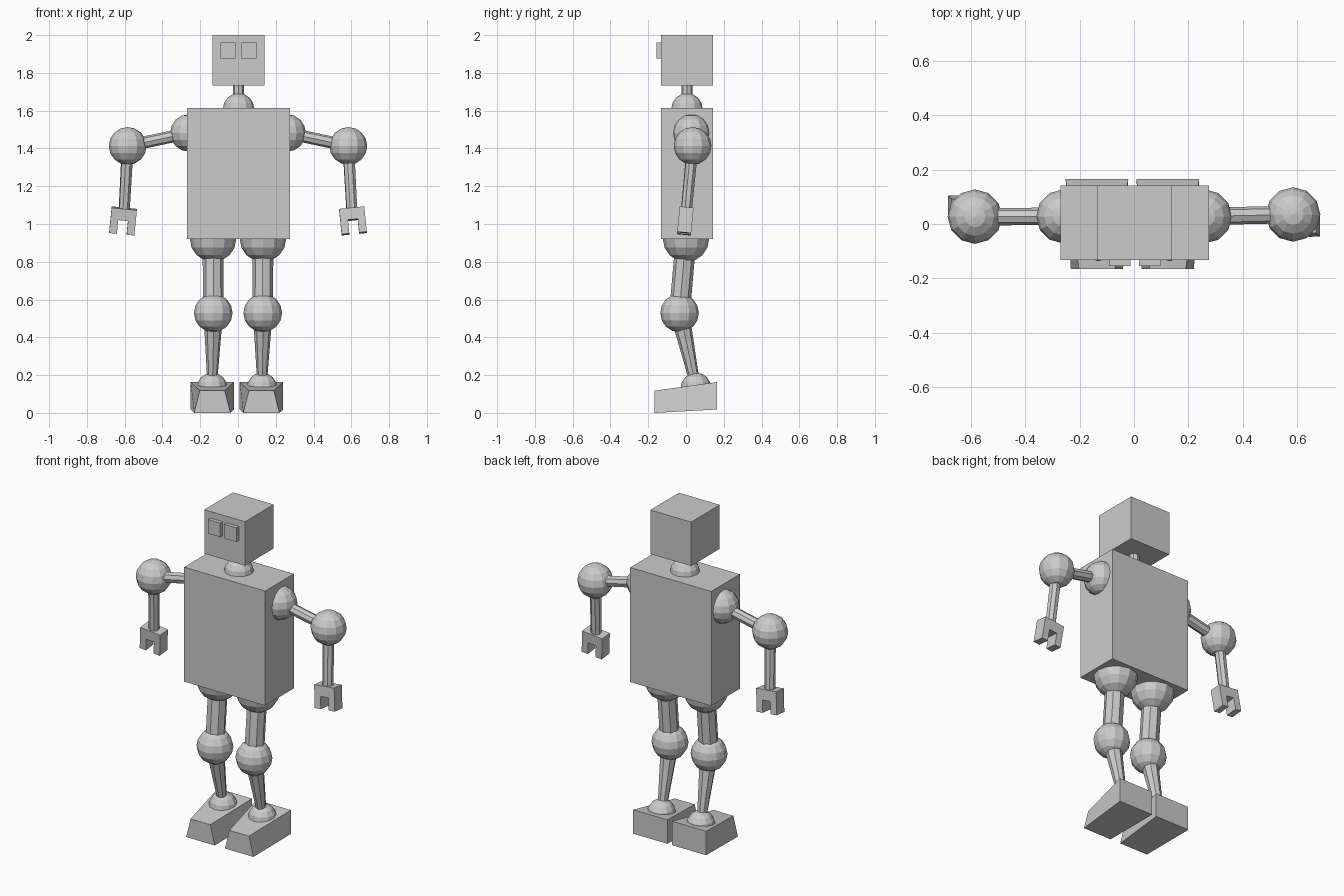
import bpy, bmesh
from mathutils import Vector, Matrix

if "Cube" in bpy.data.objects:
    bpy.data.objects.remove(bpy.data.objects["Cube"])


def make(name, bm, matrix=Matrix.Identity(4)):
    bmesh.ops.recalc_face_normals(bm, faces=bm.faces)
    me = bpy.data.meshes.new(name)
    bm.to_mesh(me)
    bm.free()
    ob = bpy.data.objects.new(name, me)
    ob.matrix_world = matrix
    bpy.context.collection.objects.link(ob)
    return ob


def box(name, lo, hi):
    lo, hi = Vector(lo), Vector(hi)
    bm = bmesh.new()
    bmesh.ops.create_cube(bm, size=1)
    bmesh.ops.scale(bm, vec=hi - lo, verts=bm.verts)
    return make(name, bm, Matrix.Translation((lo + hi) / 2))


def ball(name, centre, r):
    bm = bmesh.new()
    bmesh.ops.create_uvsphere(bm, u_segments=12, v_segments=8, radius=r)
    return make(name, bm, Matrix.Translation(centre))


def limb(name, a, b, r1, r2):
    """Eight-sided tapered rod from a to b."""
    a, b = Vector(a), Vector(b)
    bm = bmesh.new()
    bmesh.ops.create_cone(bm, cap_ends=True, segments=8, radius1=r1,
                          radius2=r2, depth=(b - a).length)
    rot = (b - a).to_track_quat('Z', 'Y').to_matrix().to_4x4()
    return make(name, bm, Matrix.Translation((a + b) / 2) @ rot)


def claw(name, wrist, direction):
    """U-shaped gripper hanging from the wrist along the forearm."""
    profile = [(-.067, 0), (.067, 0), (.067, -.135), (.026, -.135),
               (.026, -.062), (-.026, -.062), (-.026, -.135), (-.067, -.135)]
    bm = bmesh.new()
    face = bm.faces.new([bm.verts.new((x, -.037, z)) for x, z in profile])
    ext = bmesh.ops.extrude_face_region(bm, geom=[face])
    verts = [v for v in ext['geom'] if isinstance(v, bmesh.types.BMVert)]
    bmesh.ops.translate(bm, vec=(0, .074, 0), verts=verts)
    z = -Vector(direction).normalized()
    y = z.cross(Vector((1, 0, 0))).normalized()
    x = y.cross(z)
    rot = Matrix((x, y, z)).transposed().to_4x4()
    return make(name, bm, Matrix.Translation(wrist) @ rot)


def foot(name, cx):
    """Wedge block: wide at the heel, narrowing to a lower toe."""
    sections = [(.165, .115, .018, .115, .163), (-.166, .096, 0, .066, .118)]
    bm = bmesh.new()
    loops = []
    for y, wb, zb, wt, zt in sections:
        loops.append([bm.verts.new(p) for p in
                      ((-wb, y, zb), (wb, y, zb), (wt, y, zt), (-wt, y, zt))])
    back, front = loops
    bm.faces.new(back)
    bm.faces.new(front[::-1])
    for i in range(4):
        j = (i + 1) % 4
        bm.faces.new((back[i], front[i], front[j], back[j]))
    return make(name, bm, Matrix.Translation((cx, 0, 0)))


# Torso, neck and head
box("torso", (-.269, -.132, .92), (.275, .142, 1.615))
ball("neck_joint", (.003, .005, 1.61), .083)
limb("neck", (.003, .005, 1.62), (.003, .005, 1.75), .03, .03)
box("head", (-.134, -.132, 1.733), (.14, .142, 2.0))
for side, x0 in (("left", -.092), ("right", .018)):
    box(side + "_eye", (x0, -.155, 1.875), (x0 + .08, -.12, 1.96))

for side, s in (("left", -1), ("right", 1)):
    # Arm
    shoulder = Vector((s * .26, .028, 1.482))
    elbow = Vector((s * .584, .031 + s * .004, 1.413))
    wrist = Vector((s * .602, .029 - s * .026, 1.083))
    ball(side + "_shoulder", shoulder, .099)
    limb(side + "_upper_arm", shoulder, elbow, .032, .032)
    ball(side + "_elbow", elbow, .1)
    limb(side + "_forearm", elbow, wrist + (elbow - wrist) * -.05, .032, .03)
    claw(side + "_gripper", wrist, (s * .1, -s * .1, -1))

    # Leg
    hip = Vector((s * .132, 0, .922))
    knee = Vector((s * .131, -.034, .529))
    ankle = Vector((s * .132 - .005, .053, .132))
    ball(side + "_hip", hip, .123)
    limb(side + "_thigh", hip, knee, .055, .055)
    ball(side + "_knee", knee, .102)
    limb(side + "_shin", knee, ankle, .052, .024)
    ball(side + "_ankle", ankle, .081)
    foot(side + "_foot", s * .13 - .006)
